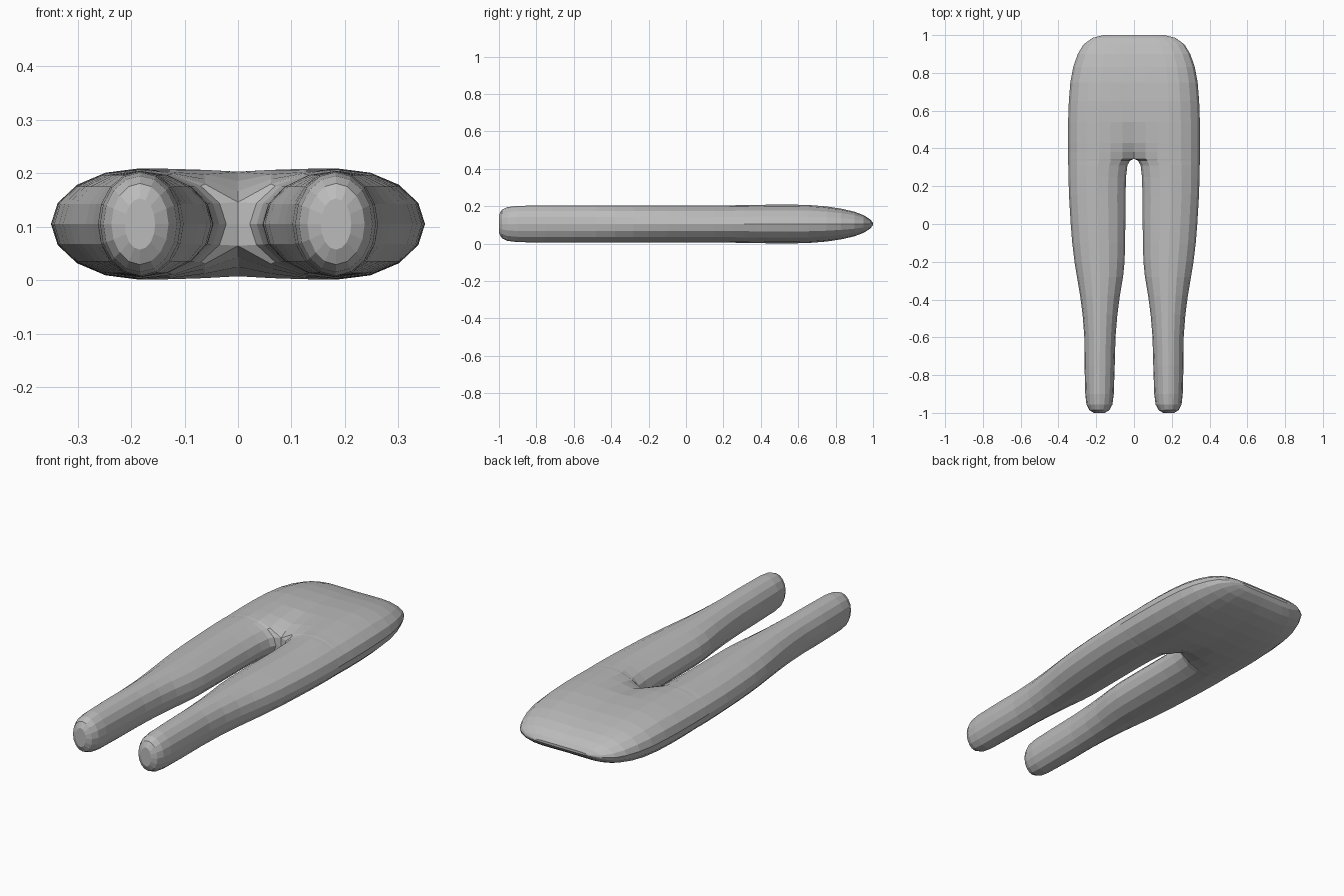
import bpy, bmesh, math

if "Cube" in bpy.data.objects:
    bpy.data.objects.remove(bpy.data.objects["Cube"])

SIDES = 16
ZC = 0.105

grey = bpy.data.materials.new("plain grey")
grey.diffuse_color = (0.5, 0.5, 0.5, 1)
grey.use_nodes = True
grey.node_tree.nodes["Principled BSDF"].inputs["Base Color"].default_value = grey.diffuse_color

# Leg stations: y, inner x, outer x, half height
LEG = [(-1.0, 0.155, 0.212, 0.048), (-0.985, 0.130, 0.237, 0.076),
       (-0.955, 0.114, 0.252, 0.090), (-0.90, 0.107, 0.258, 0.097),
       (-0.75, 0.102, 0.262, 0.099), (-0.60, 0.098, 0.263, 0.099),
       (-0.48, 0.088, 0.272, 0.099), (-0.38, 0.075, 0.285, 0.099),
       (-0.28, 0.058, 0.302, 0.099), (-0.20, 0.050, 0.315, 0.099),
       (-0.10, 0.047, 0.327, 0.099), (0.0, 0.046, 0.335, 0.099),
       (0.15, 0.045, 0.344, 0.099), (0.25, 0.042, 0.347, 0.100),
       (0.31, 0.035, 0.348, 0.101), (0.335, 0.022, 0.349, 0.101)]

# Hip stations: y, outer x, half height, height ratio at the centre line
HIP = [(0.345, 0.349, 0.102, 0.40), (0.38, 0.349, 0.102, 0.60),
       (0.43, 0.350, 0.103, 0.78), (0.54, 0.349, 0.104, 0.94),
       (0.65, 0.345, 0.102, 0.96), (0.75, 0.337, 0.094, 0.97),
       (0.83, 0.322, 0.082, 0.97), (0.90, 0.298, 0.066, 0.97),
       (0.95, 0.268, 0.047, 0.97), (0.985, 0.220, 0.024, 0.97),
       (1.0, 0.160, 0.006, 1.0)]


def leg_ring(y, inner, outer, hz):
    cx, hw = (inner + outer) / 2, (outer - inner) / 2
    angles = [2 * math.pi * i / SIDES for i in range(SIDES)]
    return [(cx + hw * math.cos(a), y, ZC + hz * math.sin(a)) for a in angles]


def hip_ring(y, outer, hz, ratio):
    cx = outer * 0.53
    ring = []
    for i in range(SIDES):
        a = 2 * math.pi * i / SIDES
        if i <= 4 or i >= 12:                       # rounded outer side
            ring.append((cx + (outer - cx) * math.cos(a), y, ZC + hz * math.sin(a)))
        elif i == 8:                                # middle of the centre line
            ring.append((0, y, ZC))
        else:                                       # shallow saddle to the centre
            t = min(i - 4, 12 - i) / 3
            z = hz * (1 - (1 - ratio) * t * t)
            ring.append((cx * (1 - t), y, ZC + (z if i < 8 else -z)))
    return ring


# Right half: leg lofted into hip
bm = bmesh.new()
points = [leg_ring(*s) for s in LEG] + [hip_ring(*s) for s in HIP]
rings = [[bm.verts.new(p) for p in r] for r in points]
for a, b in zip(rings, rings[1:]):
    for i in range(SIDES):
        j = (i + 1) % SIDES
        quad = [a[i], a[j], b[j], b[i]]
        if any(v.co.x > 1e-5 for v in quad):        # leave the centre plane open
            bm.faces.new(quad)
bm.faces.new(rings[0])
bm.faces.new(rings[-1])
bmesh.ops.recalc_face_normals(bm, faces=bm.faces)

mesh = bpy.data.meshes.new("trousers")
bm.to_mesh(mesh)
bm.free()
mesh.materials.append(grey)
trousers = bpy.data.objects.new("trousers", mesh)
bpy.context.collection.objects.link(trousers)

# Left half
mirror = trousers.modifiers.new("mirror", 'MIRROR')
mirror.use_axis[0] = True
mirror.merge_threshold = 0.0005
